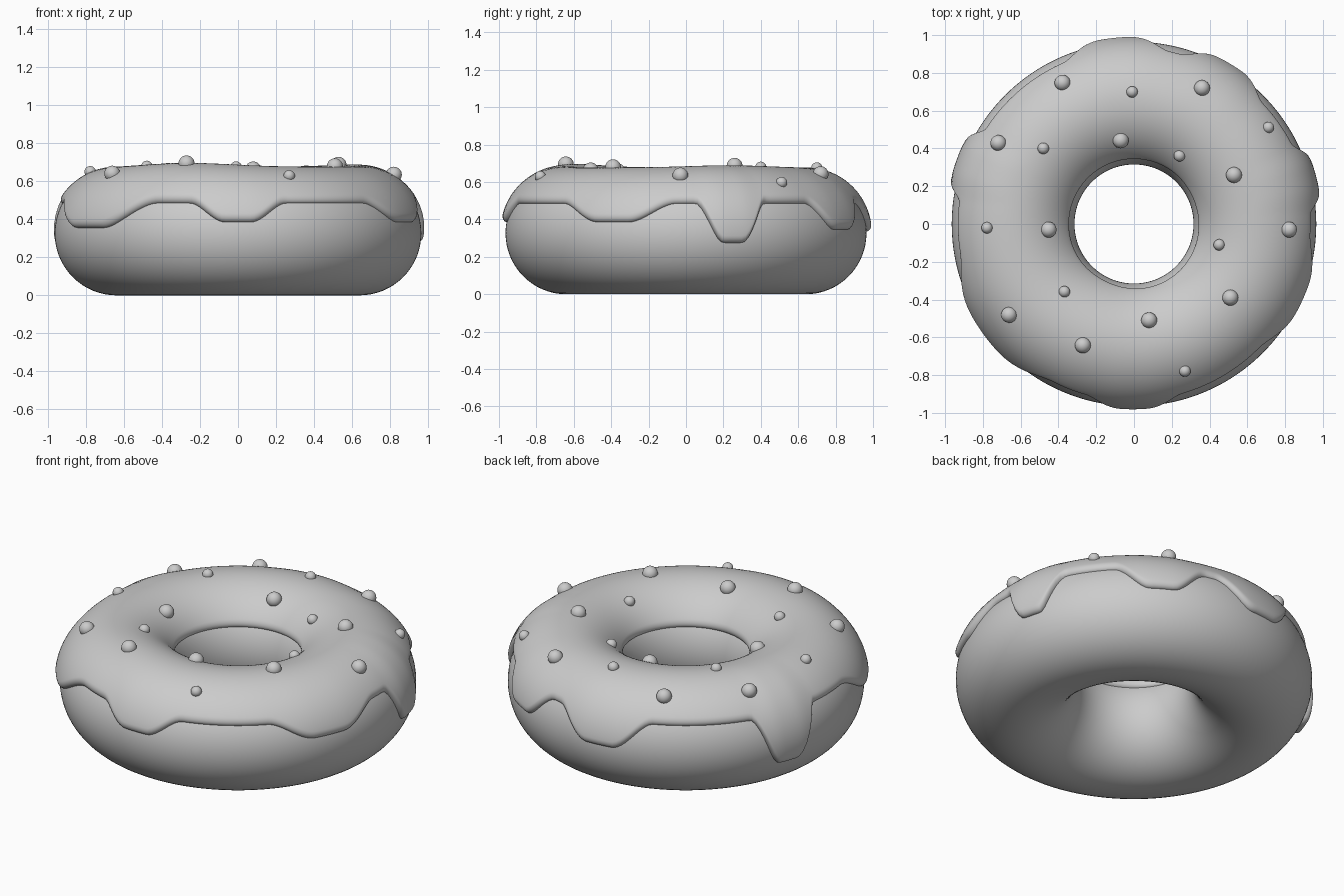
import bpy, bmesh
from math import sin, cos, asin, acos, atan2, pi, radians, degrees, sqrt, exp, hypot

RING, WIDE, TALL = 0.64, 0.325, 0.327   # ring radius and section half sizes
STEPS = 288

if "Cube" in bpy.data.objects:
    bpy.data.objects.remove(bpy.data.objects["Cube"])

grey = bpy.data.materials.new("plain grey")
grey.use_nodes = True
colour = (0.6, 0.6, 0.6, 1)
grey.diffuse_color = colour
grey.node_tree.nodes["Principled BSDF"].inputs["Base Color"].default_value = colour


def finish(name, bm):
    bmesh.ops.recalc_face_normals(bm, faces=bm.faces)
    mesh = bpy.data.meshes.new(name)
    bm.to_mesh(mesh)
    bm.free()
    mesh.materials.append(grey)
    mesh.shade_smooth()
    obj = bpy.data.objects.new(name, mesh)
    bpy.context.collection.objects.link(obj)
    return obj


def gap(a, b):
    """Signed difference of two angles in degrees."""
    return (a - b + 180) % 360 - 180


def section_point(turn, phi, lift=0):
    """Point on the ring section, pushed outwards by lift."""
    r = RING + (WIDE + lift) * cos(phi)
    return (r * cos(turn), r * sin(turn), TALL + (TALL + lift) * sin(phi))


def sweep(name, section, closed):
    """Join one section per step round the ring."""
    bm = bmesh.new()
    rings = [[bm.verts.new(p) for p in section(2 * pi * i / STEPS)]
             for i in range(STEPS)]
    n = len(rings[0])
    for i in range(STEPS):
        a, b = rings[i - 1], rings[i]
        for j in range(n if closed else n - 1):
            k = (j + 1) % n
            bm.faces.new((a[j], b[j], b[k], a[k]))
    return finish(name, bm)


# Dough ring
sweep("dough_ring",
      lambda turn: [section_point(turn, 2 * pi * j / 64) for j in range(64)], True)

# Icing drips: direction in degrees, half width, depth
DRIPS = [(15, 12, .21), (59, 16, .14), (96, 18, .15), (160, 13, .27),
         (216, 27, .13), (270, 16, .10), (336, 21, .10)]


def drip_depth(deg):
    total = 0
    for centre, half, depth in DRIPS:
        t = min(1, max(0, (half - abs(gap(deg, centre))) / (half * 0.75)))
        total += depth * t * t * (3 - 2 * t)
    return total


def icing_lift(turn, phi):
    """Icing thickness, with soft swells on top and fuller drips."""
    deg = degrees(turn)
    swell = .02 * exp(-(gap(deg, 246) / 30) ** 2) + .012 * exp(-(gap(deg, 21) / 30) ** 2)
    bulge = .04 * drip_depth(deg) * max(0, cos(phi))
    return .025 + swell * max(0, sin(phi)) + bulge


def icing_section(turn):
    low = asin((.485 - drip_depth(degrees(turn)) - TALL) / TALL)
    high = pi - asin((.48 - TALL) / TALL)
    edge = .12                                    # angle taken by the rounded lip
    lip = [edge * (1 - cos(pi / 2 * j / 8)) for j in range(8)]
    middle = [low + edge + (high - low - 2 * edge) * j / 40 for j in range(41)]
    phis = [low + e for e in lip] + middle + [high - e for e in reversed(lip)]
    points = []
    for phi in phis:
        s = min(1, (phi - low) / edge, (high - phi) / edge)
        rounding = sqrt(max(0, 1 - (1 - s) ** 2))
        points.append(section_point(turn, phi, icing_lift(turn, phi) * rounding - .002))
    return points


sweep("icing", icing_section, False)

# Round sprinkles, set half into the icing
BIG = [(-.38, .75), (.36, .72), (-.72, .43), (-.07, .44), (.53, .26), (-.45, -.03),
       (.82, -.03), (.51, -.39), (-.66, -.48), (.08, -.51), (-.27, -.64)]
SMALL = [(-.01, .7), (.71, .51), (-.48, .4), (.24, .36), (-.78, -.02),
         (.45, -.11), (-.37, -.36), (.27, -.78)]

for label, spots, radius in (("large", BIG, .042), ("small", SMALL, .03)):
    for number, (x, y) in enumerate(spots):
        turn = atan2(y, x)
        phi = acos((hypot(x, y) - RING) / (WIDE + .03))
        bm = bmesh.new()
        bmesh.ops.create_uvsphere(bm, u_segments=24, v_segments=16, radius=radius)
        ball = finish(f"{label}_sprinkle_{number + 1}", bm)
        ball.location = section_point(turn, phi, icing_lift(turn, phi))
